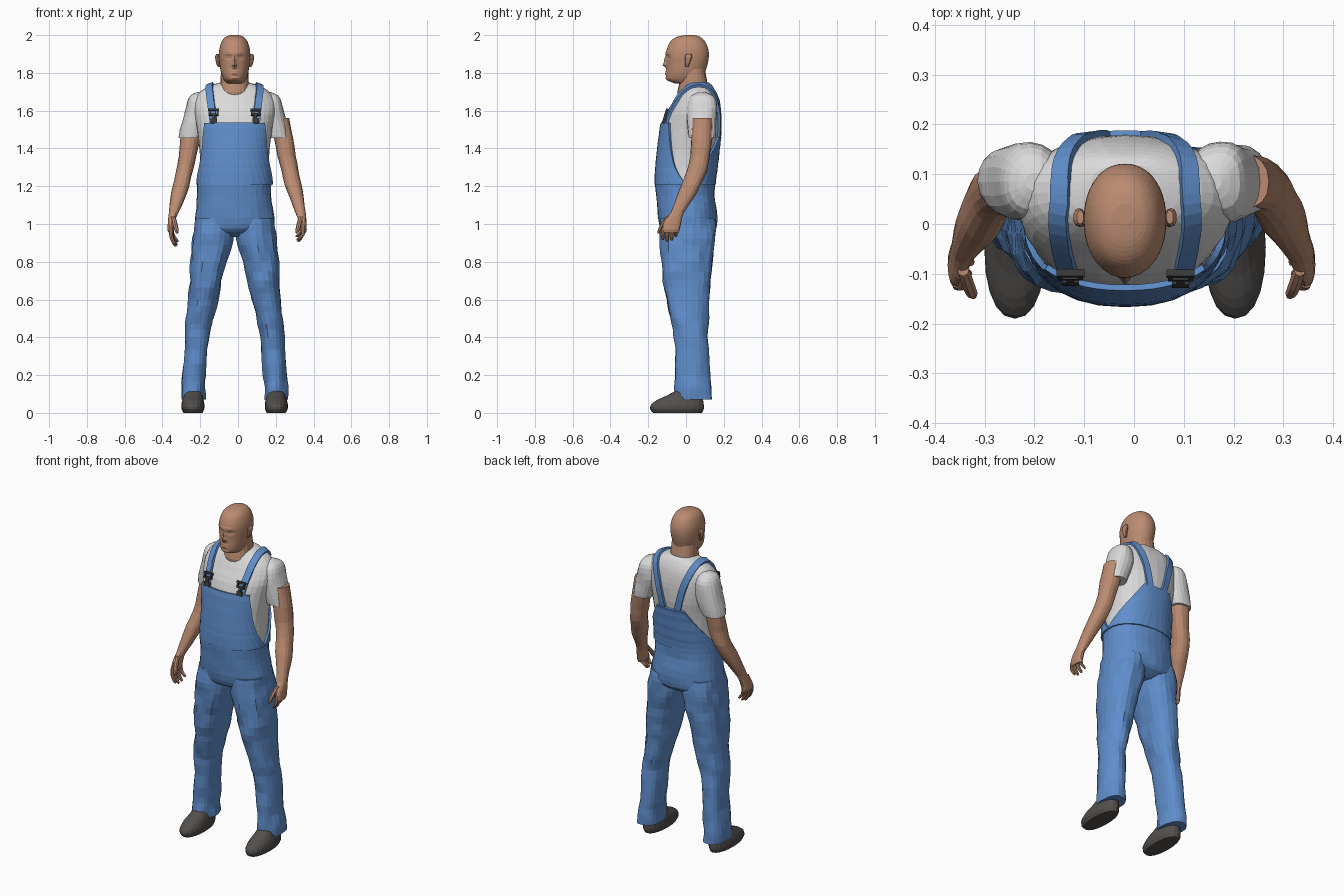
import bpy, bmesh, math
from mathutils import Vector, noise
from mathutils.bvhtree import BVHTree

M = -0.018  # mirror line of the body


def material(name, r, g, b):
    m = bpy.data.materials.new(name)
    m.diffuse_color = (r, g, b, 1)
    return m


SKIN = material("skin", 0.50, 0.26, 0.165)
BLUE = material("blue denim", 0.115, 0.27, 0.60)
WHITE = material("white cotton", 0.70, 0.70, 0.70)
SHOE = material("dark shoe", 0.085, 0.078, 0.072)
METAL = material("dark metal", 0.04, 0.04, 0.04)


def make(name, verts, faces, mat):
    me = bpy.data.meshes.new(name)
    me.from_pydata(verts, [], faces)
    bm = bmesh.new()
    bm.from_mesh(me)
    bmesh.ops.recalc_face_normals(bm, faces=bm.faces)
    bm.to_mesh(me)
    bm.free()
    me.materials.append(mat)
    ob = bpy.data.objects.new(name, me)
    bpy.context.collection.objects.link(ob)
    return ob


def smooth_keys(keys, k):
    """Catmull-Rom through tuples, k steps per span."""
    out = []
    for i in range(len(keys) - 1):
        p = [keys[max(0, min(len(keys) - 1, i + j))] for j in (-1, 0, 1, 2)]
        for s in range(k):
            t = s / k
            out.append(tuple(0.5 * (2 * b + (c - a) * t + (2 * a - 5 * b + 4 * c - d) * t * t
                       + (3 * b - a - 3 * c + d) * t ** 3) for a, b, c, d in zip(*p)))
    return out + [tuple(keys[-1])]


def ring_point(key, ang, p=0.88, off=0.0):
    """Point on a squarish ring; angle 0 faces the front."""
    z, cx, y0, y1, rx = key
    s, c = math.sin(ang), math.cos(ang)
    return Vector((cx + (rx + off) * math.copysign(abs(s) ** p, s),
                   (y0 + y1) / 2 - ((y1 - y0) / 2 + off) * math.copysign(abs(c) ** p, c), z))


def loft(name, keys, mat, n=24, k=2, amp=0.0, p=0.88, shape=None):
    """Closed skin over rings (z, x, y front, y back, half width)."""
    rings = smooth_keys(keys, k)
    verts, faces = [], []
    for key in rings:
        for i in range(n):
            v = ring_point(key, 2 * math.pi * i / n, p)
            if amp:
                d = Vector((v.x - key[1], v.y - (key[2] + key[3]) / 2, 0)).normalized()
                v += d * amp * noise.noise(Vector((v.x * 16, v.y * 16, v.z * 11)))
            verts.append(shape(v) if shape else v)
    for r in range(len(rings) - 1):
        for i in range(n):
            j = (i + 1) % n
            faces.append((r * n + i, r * n + j, r * n + n + j, r * n + n + i))
    faces += [tuple(range(n)), tuple(range(len(verts) - n, len(verts)))]
    return make(name, verts, faces, mat)


def sided(keys, s, m=M):
    return [(k[0], m + s * k[1]) + tuple(k[2:]) for k in keys]


# shirt body
torso = [(1.15, M, -.15, .148, .188), (1.22, M, -.152, .143, .188), (1.30, M, -.148, .153, .184),
         (1.40, M, -.138, .165, .186), (1.50, M, -.125, .176, .20), (1.58, M, -.103, .178, .213),
         (1.64, M, -.07, .172, .215), (1.685, M, -.045, .162, .195), (1.72, M, -.02, .148, .155),
         (1.74, M, .0, .135, .11), (1.75, M, .03, .12, .07)]
shirt = loft("shirt", torso, WHITE, 32, 2, .004)
tree = BVHTree.FromPolygons([v.co for v in shirt.data.vertices],
                            [tuple(f.vertices) for f in shirt.data.polygons])

# trouser seat
loft("overalls_seat", [(1.225, M - .004, -.162, .153, .198), (1.15, M - .003, -.158, .152, .197),
     (1.08, M, -.153, .162, .203), (1.0, M, -.141, .163, .212), (.96, M, -.12, .15, .19),
     (.93, M, -.05, .10, .08)], BLUE, 32, 2, .005)


# bib panels that hug the shirt, width given by (height, half angle)
def panel(name, widths, centre, n=14):
    fine = smooth_keys(torso, 6)
    rows = smooth_keys(widths, 3)
    verts, faces = [], []
    for z, a in rows:
        key = min(fine, key=lambda q: abs(q[0] - z))
        for i in range(n + 1):
            v = ring_point(key, math.radians(centre + a * (2 * i / n - 1)), off=.009)
            v.z = z
            verts.append(v)
    w = n + 1
    for r in range(len(rows) - 1):
        faces += [(r * w + i, r * w + i + 1, r * w + w + i + 1, r * w + w + i) for i in range(n)]
    ob = make(name, verts, faces, BLUE)
    mod = ob.modifiers.new("thickness", 'SOLIDIFY')
    mod.thickness, mod.offset = .012, 0


panel("front_bib", [(1.21, 92), (1.26, 80), (1.32, 68), (1.42, 56), (1.535, 45)], 0)
panel("back_bib", [(1.21, 92), (1.26, 78), (1.32, 60), (1.39, 40), (1.46, 23)], 180)


def box(name, centre, axes, size, mat):
    """Box along three given axes."""
    verts = [centre + axes[0] * (a * size[0] / 2) + axes[1] * (b * size[1] / 2)
             + axes[2] * (c * size[2] / 2)
             for a in (-1, 1) for b in (-1, 1) for c in (-1, 1)]
    make(name, verts, [(0, 1, 3, 2), (4, 5, 7, 6), (0, 1, 5, 4), (2, 3, 7, 6),
                       (0, 2, 6, 4), (1, 3, 7, 5)], mat)


# straps snapped to the shirt, with buckles
def strap(s):
    path = [(.12, -.13, 1.53), (.124, -.10, 1.60), (.13, -.06, 1.66), (.135, 0, 1.72),
            (.135, .06, 1.75), (.133, .115, 1.74), (.11, .17, 1.67), (.08, .19, 1.58),
            (.045, .19, 1.43)]
    pts = []
    for x, y, z in smooth_keys(path, 3):
        co, no, _, _ = tree.find_nearest(Vector((M + s * x, y, z)))
        pts.append((co, no))
    verts, faces = [], []
    for i, (co, no) in enumerate(pts):
        tan = pts[min(i + 1, len(pts) - 1)][0] - pts[max(i - 1, 0)][0]
        side = tan.cross(no).normalized() * .019
        verts += [co - side - no * .004, co + side - no * .004,
                  co + side + no * .013, co - side + no * .013]
    for i in range(len(pts) - 1):
        faces += [(4 * i + j, 4 * i + (j + 1) % 4, 4 * i + 4 + (j + 1) % 4, 4 * i + 4 + j)
                  for j in range(4)]
    e = len(verts) - 4
    make("strap", verts, faces + [(0, 1, 2, 3), (e, e + 1, e + 2, e + 3)], BLUE)
    co, no, _, _ = tree.find_nearest(Vector((M + s * .12, -.12, 1.575)))
    ax = Vector((1, 0, 0))
    no = Vector((0, no.y, no.z)).normalized()
    up = no.cross(ax).normalized()
    up = up if up.z > 0 else -up
    c = co + no * .018
    for dx, dz, w, h in ((0, .034, .056, .012), (0, .008, .05, .01), (-.02, .02, .008, .035),
                         (.02, .02, .008, .035), (0, -.012, .016, .04), (0, -.028, .034, .024)):
        box("buckle", c + ax * dx + up * dz, (ax, no, up), (w, .014, h), METAL)


for s in (-1, 1):
    strap(s)
    # trouser leg and shoe
    loft("trouser_leg", sided([(1.03, .108, -.13, .145, .098), (.95, .112, -.139, .156, .107),
         (.85, .128, -.134, .146, .102), (.70, .153, -.12, .13, .085), (.60, .167, -.10, .124, .079),
         (.50, .185, -.08, .116, .072), (.40, .201, -.064, .118, .065), (.20, .214, -.055, .128, .061),
         (.12, .219, -.06, .135, .063), (.07, .22, -.06, .14, .062)], s), BLUE, 22, 3, .012)
    loft("shoe", sided([(0, .22, -.175, .085, .05), (.02, .221, -.19, .094, .06),
         (.045, .221, -.184, .094, .061), (.07, .22, -.15, .09, .056), (.09, .219, -.105, .088, .05),
         (.12, .218, -.05, .085, .045)], s), SHOE, 20, 2, p=.9)
    # sleeve
    loft("sleeve", sided([(1.698, .175, .07, .10, .02), (1.68, .185, .03, .14, .048),
         (1.645, .188, .01, .16, .063), (1.58, .195, .004, .165, .071), (1.50, .217, .01, .158, .069),
         (1.455, .231, .016, .152, .063)], s), WHITE, 20, 2, .006)
    # arm and palm
    A = -.005
    loft("arm", sided([(1.56, .225, .03, .14, .05), (1.45, .247, .028, .138, .051),
         (1.36, .262, .02, .125, .047), (1.28, .28, .005, .113, .045), (1.20, .30, -.03, .075, .045),
         (1.13, .318, -.055, .035, .038), (1.06, .335, -.08, -.012, .027),
         (1.02, .345, -.112, -.025, .021), (.97, .35, -.13, -.035, .019),
         (.953, .348, -.125, -.04, .012)], s, A), SKIN, 16, 2, .005)
    # fingers and thumb, one hand hangs a little lower
    drop = .025 if s < 0 else 0
    for i, (y, tip) in enumerate(((-.118, .915), (-.095, .905), (-.071, .912), (-.049, .93))):
        tip -= drop
        mid = (tip + .975) / 2
        loft("finger", sided([(.98, .35, y - .011, y + .011, .011),
             (mid, .348 - .003 * i, y - .016, y + .005, .0105),
             (tip + .01, .335 - .005 * i, y - .014, y + .004, .0095),
             (tip, .33 - .005 * i, y - .009, y, .004)], s, A), SKIN, 8, 2)
    loft("thumb", sided([(1.04, .338, -.105, -.075, .012), (1.0, .328, -.135, -.108, .013),
         (.965, .32, -.15, -.128, .011), (.95, .317, -.15, -.138, .005)], s, A), SKIN, 8, 2)
    # ear
    loft("ear", sided([(1.832, .083, -.004, .012, .006), (1.85, .088, -.006, .02, .010),
         (1.885, .092, -.006, .032, .012), (1.9, .09, .0, .028, .007)], s), SKIN, 10, 2)

# neck
loft("neck", [(1.82, M, -.03, .10, .072), (1.75, M, -.034, .113, .075), (1.70, M, -.046, .122, .08),
              (1.66, M, -.04, .12, .08)], SKIN, 20, 2)

# head with a modelled face: bumps are (x, z, x spread, z spread, push forward)
BUMPS = [(0, 1.842, .011, .013, .021), (0, 1.868, .009, .018, .012), (.032, 1.882, .016, .009, -.011),
         (-.032, 1.882, .016, .009, -.011), (0, 1.905, .05, .008, .005), (0, 1.806, .021, .005, .008),
         (0, 1.793, .018, .005, .007), (0, 1.768, .022, .009, .005), (.032, 1.88, .009, .005, .004),
         (-.032, 1.88, .009, .005, .004)]


def face(v):
    if v.y < -.02:
        for x, z, sx, sz, d in BUMPS:
            v.y -= d * math.exp(-((v.x - M - x) / sx) ** 2 - ((v.z - z) / sz) ** 2)
    return v


loft("head", [(2.0, M, .0, .04, .02), (1.992, M, -.045, .072, .045), (1.97, M, -.08, .098, .066),
     (1.93, M, -.10, .117, .08), (1.89, M, -.105, .121, .083), (1.85, M, -.102, .115, .08),
     (1.81, M, -.103, .104, .074), (1.78, M, -.105, .098, .065), (1.76, M, -.097, .095, .055),
     (1.745, M, -.06, .09, .045)], SKIN, 44, 4, p=.94, shape=face)
